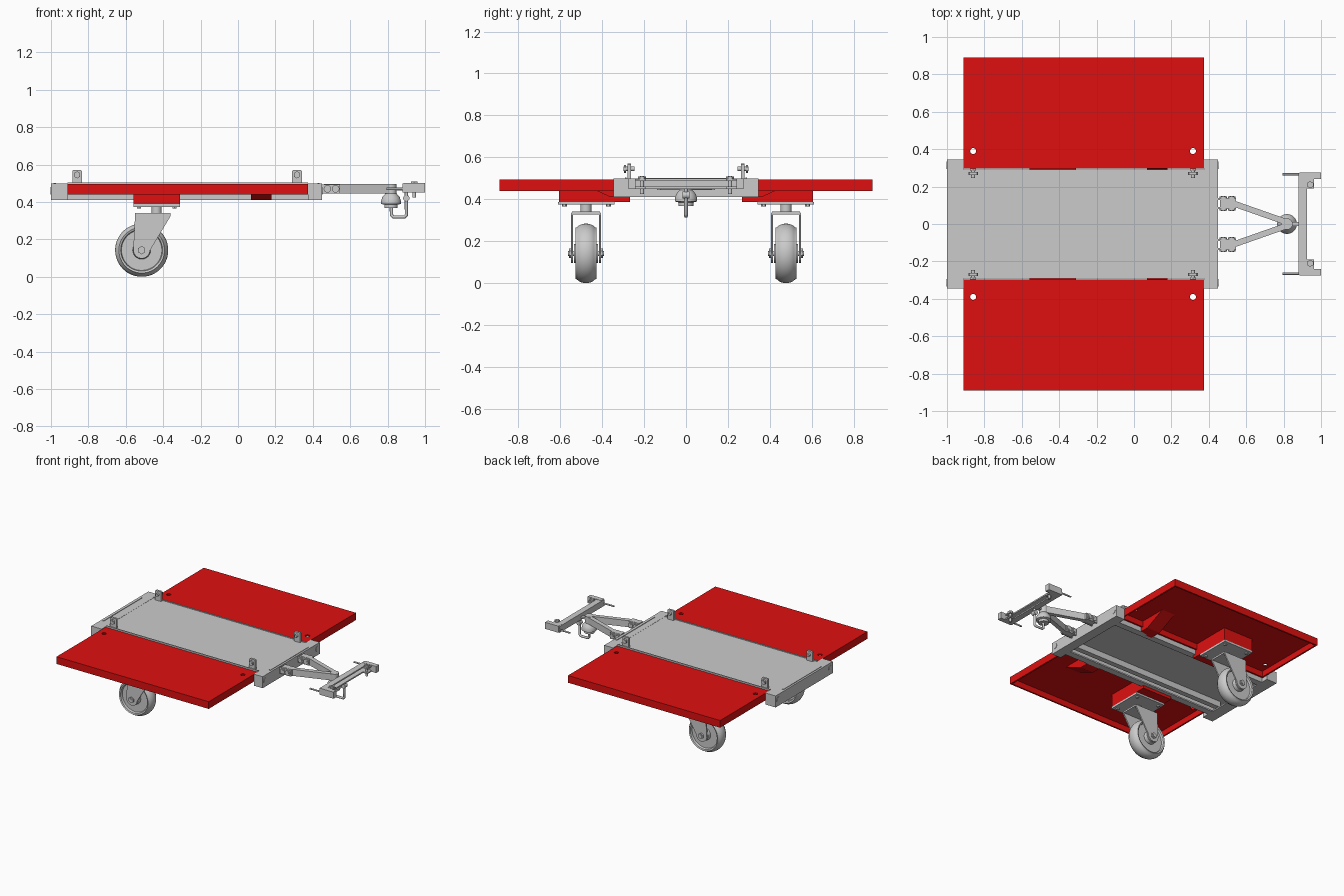
import bpy
import bmesh
from math import pi, cos, sin, atan2, hypot
from mathutils import Matrix, Vector

if "Cube" in bpy.data.objects:
    bpy.data.objects.remove(bpy.data.objects["Cube"])

red = bpy.data.materials.new("red_paint")
red.use_nodes = True
red.diffuse_color = (0.74, 0.005, 0.005, 1)
red.node_tree.nodes["Principled BSDF"].inputs["Base Color"].default_value = red.diffuse_color


def finish(name, bm, mat=None, smooth=False):
    bmesh.ops.recalc_face_normals(bm, faces=bm.faces)
    mesh = bpy.data.meshes.new(name)
    bm.to_mesh(mesh)
    bm.free()
    obj = bpy.data.objects.new(name, mesh)
    bpy.context.collection.objects.link(obj)
    if mat:
        mesh.materials.append(mat)
    if smooth:
        bpy.ops.object.select_all(action='DESELECT')
        obj.select_set(True)
        bpy.context.view_layer.objects.active = obj
        bpy.ops.object.shade_smooth_by_angle(angle=pi / 5)
    return obj


def add_box(bm, x, y, z):
    size = Matrix.Diagonal((x[1] - x[0], y[1] - y[0], z[1] - z[0], 1))
    mid = Vector((sum(x) / 2, sum(y) / 2, sum(z) / 2))
    bmesh.ops.create_cube(bm, size=1, matrix=Matrix.Translation(mid) @ size)


def boxes(name, items, mat=None):
    bm = bmesh.new()
    for item in items:
        add_box(bm, *item)
    return finish(name, bm, mat)


def rod(name, a, b, r, mat=None, sides=20):
    a, b = Vector(a), Vector(b)
    turn = (b - a).to_track_quat('Z', 'Y').to_matrix().to_4x4()
    bm = bmesh.new()
    bmesh.ops.create_cone(bm, cap_ends=True, segments=sides, radius1=r, radius2=r,
                          depth=(b - a).length, matrix=Matrix.Translation((a + b) / 2) @ turn)
    return finish(name, bm, mat, sides > 6)


def prism(name, pts, place, depth, mat=None):
    """Extrude a 2D outline; place(u, v, w) maps it into space."""
    bm = bmesh.new()
    face = bm.faces.new([bm.verts.new(place(u, v, depth[0])) for u, v in pts])
    step = Vector(place(0, 0, depth[1])) - Vector(place(0, 0, depth[0]))
    new = bmesh.ops.extrude_face_region(bm, geom=[face])["geom"]
    bmesh.ops.translate(bm, vec=step, verts=[v for v in new if isinstance(v, bmesh.types.BMVert)])
    return finish(name, bm, mat)


def lathe(name, profile, centre, axis, steps=48):
    """Spin (radius, height) points about an axis."""
    turn = Matrix.Translation(centre) @ Vector(axis).to_track_quat('Z', 'Y').to_matrix().to_4x4()
    bm = bmesh.new()
    verts = [bm.verts.new((r, 0, h)) for r, h in profile]
    edges = [bm.edges.new(pair) for pair in zip(verts, verts[1:])]
    bmesh.ops.spin(bm, geom=verts + edges, cent=(0, 0, 0), axis=(0, 0, 1), angle=2 * pi, steps=steps)
    bmesh.ops.remove_doubles(bm, verts=bm.verts, dist=1e-5)
    bmesh.ops.transform(bm, matrix=turn, verts=bm.verts)
    return finish(name, bm, smooth=True)


def span(s, a, b):
    return tuple(sorted((s * a, s * b)))


def on_y(u, v, w):
    return (u, w, v)


def on_x(u, v, w):
    return (w, u, v)


# Central deck and its cross members
boxes("deck_plate", [((-0.99, 0.44), (-0.29, 0.29), (0.485, 0.497))])
for name, end, inner, d in (("rear_beam", -1, -0.912, 1), ("front_beam", 0.45, 0.375, -1)):
    x = tuple(sorted((end, inner)))
    web = tuple(sorted((end, end + d * 0.012)))
    boxes(name, [(web, (-0.3, 0.3), (0.41, 0.498)),
                 (x, (-0.3, 0.3), (0.488, 0.498)),
                 (x, (-0.3, 0.3), (0.41, 0.42))])
    lip = end + d * 0.02
    boxes(name + "_strip", [((lip - 0.006, lip + 0.006), (-0.23, 0.23), (0.49, 0.502))])
    for s in (1, -1):
        boxes(name + "_end_block", [(x, span(s, 0.295, 0.345), (0.41, 0.498))])
        rod(name + "_end_bolt", (end - d * 0.003, s * 0.315, 0.46), (end + d * 0.02, s * 0.315, 0.46), 0.02)

# Wings, side rails and casters, one set per side
WX, WY = (-0.912, 0.375), (0.298, 0.89)
LUGS = (-0.86, 0.315)
for s in (1, -1):
    boxes("side_rail", [((-0.95, 0.4), span(s, 0.275, 0.29), (0.41, 0.49)),
                        ((-0.95, 0.4), span(s, 0.24, 0.29), (0.41, 0.42)),
                        ((-0.95, 0.4), span(s, 0.2, 0.24), (0.44, 0.486))])
    boxes("hinge_strip", [(WX, span(s, 0.283, 0.291), (0.48, 0.503))])

    # Hollow panel with two pin holes
    t = 0.012
    wing = boxes("wing_panel", [(WX, span(s, *WY), (0.44, 0.495))], red)
    cutters = [boxes("wing_hollow", [((WX[0] + t, WX[1] - t), span(s, WY[0] + t, WY[1] - t), (0.4, 0.484))])]
    cutters += [rod("pin_hole", (x, s * 0.39, 0.46), (x, s * 0.39, 0.52), 0.016) for x in LUGS]
    for c in cutters:
        c.hide_render = True
        mod = wing.modifiers.new("cut", 'BOOLEAN')
        mod.operation, mod.object, mod.solver = 'DIFFERENCE', c, 'EXACT'
        bpy.context.view_layer.objects.active = wing
        bpy.ops.object.modifier_apply(modifier=mod.name)
        bpy.data.objects.remove(c)

    # Sloped support bracket under the panel
    prism("wing_bracket", [(s * 0.27, 0.41), (s * 0.36, 0.41), (s * 0.52, 0.484), (s * 0.3, 0.484), (s * 0.27, 0.43)],
          on_x, (0.07, 0.18), red)

    # Hinge lugs
    for x in LUGS:
        pts = [(x - 0.026, 0.49), (x + 0.026, 0.49), (x + 0.026, 0.565), (x + 0.02, 0.571),
               (x - 0.02, 0.571), (x - 0.026, 0.565)]
        prism("hinge_lug", pts, on_y, span(s, 0.262, 0.279))
        rod("lug_bolt", (x, s * 0.245, 0.545), (x, s * 0.298, 0.545), 0.011)
        rod("lug_bolt_head", (x, s * 0.285, 0.545), (x, s * 0.296, 0.545), 0.019, sides=6)

    # Caster mount
    boxes("caster_box", [((-0.56, -0.31), span(s, 0.296, 0.605), (0.388, 0.486)),
                         ((-0.56, -0.31), span(s, 0.268, 0.296), (0.388, 0.41))], red)
    boxes("caster_plate", [((-0.56, -0.31), span(s, 0.34, 0.61), (0.374, 0.388))])
    for x in (-0.53, -0.34):
        for y in (0.37, 0.58):
            rod("plate_bolt", (x, s * y, 0.365), (x, s * y, 0.38), 0.012, sides=6)
    yc = s * 0.477
    rod("caster_stem", (-0.435, yc, 0.33), (-0.435, yc, 0.38), 0.027)

    # Caster fork
    AX, AZ, R = -0.515, 0.142, 0.142
    foot = [(AX + 0.045 * cos(a), AZ + 0.045 * sin(a)) for a in (pi * (1 + k / 8) for k in range(9))]
    leg = [(-0.55, 0.335)] + foot + [(-0.36, 0.325), (-0.36, 0.335)]
    for d in (1, -1):
        prism("fork_leg", leg, on_y, (yc + d * 0.062, yc + d * 0.072))
        rod("axle_nut", (AX, yc + d * 0.07, AZ), (AX, yc + d * 0.082, AZ), 0.022, sides=6)
    crown = [(-0.072, 0.328), (0.072, 0.328), (0.066, 0.341), (-0.066, 0.341)]
    prism("fork_crown", [(yc + u, v) for u, v in crown], on_x, (-0.55, -0.36))
    rod("axle", (AX, yc - 0.085, AZ), (AX, yc + 0.085, AZ), 0.012)

    # Wheel with rounded tyre and dished hub
    half = [(0, 0.058), (0.045, 0.058), (0.048, 0.03), (0.108, 0.03), (0.112, 0.046), (0.122, 0.05)]
    tread = [(0.107 + (R - 0.107) * cos(a), 0.05 * sin(a)) for a in (pi * (k / 12 - 0.5) for k in range(2, 11))]
    lathe("wheel", [(r, -h) for r, h in half] + tread + half[::-1], (AX, yc, AZ), (0, 1, 0))

    # Drawbar clevis and arm
    y0 = s * 0.11
    boxes("clevis", [((0.44, 0.545), (y0 + d * 0.024 - 0.005, y0 + d * 0.024 + 0.005), (0.445, 0.493))
                     for d in (1, -1)])
    for x in (0.478, 0.522):
        rod("clevis_bolt", (x, y0 - 0.04, 0.47), (x, y0 + 0.04, 0.47), 0.012)
        for d in (1, -1):
            rod("clevis_bolt_head", (x, y0 + d * 0.029, 0.47), (x, y0 + d * 0.038, 0.47), 0.02)
    boxes("arm_root", [((0.46, 0.545), (y0 - 0.019, y0 + 0.019), (0.447, 0.495))])
    a, b = Vector((0.53, y0)), Vector((0.81, s * 0.012))
    n = (b - a).orthogonal().normalized() * 0.016
    prism("drawbar_arm", [tuple(p) for p in (a + n, b + n, b - n, a - n)],
          lambda u, v, w: (u, v, w), (0.445, 0.495))

    # Hitch bar end arm, pin and bolt
    boxes("hitch_end_arm", [((0.885, 1.0), span(s, 0.24, 0.275), (0.45, 0.5))])
    rod("hitch_pin", (0.795, s * 0.266, 0.47), (0.89, s * 0.266, 0.47), 0.006)
    rod("hitch_bolt", (0.942, s * 0.21, 0.425), (0.942, s * 0.21, 0.51), 0.01)
    rod("hitch_bolt_head", (0.942, s * 0.21, 0.495), (0.942, s * 0.21, 0.508), 0.019, sides=6)
    boxes("hitch_bolt_tab", [((0.92, 0.962), span(s, 0.19, 0.245), (0.45, 0.46)),
                             ((0.92, 0.962), span(s, 0.19, 0.245), (0.486, 0.496))])

# Ball coupler
cx = 0.818
lathe("coupler_cup", [(0, 0.368), (0.036, 0.368), (0.036, 0.385), (0.053, 0.39), (0.053, 0.405),
                      (0.047, 0.425), (0.033, 0.441), (0.03, 0.445), (0.03, 0.497), (0, 0.497)],
      (cx, 0, 0), (0, 0, 1))
boxes("coupler_tongue", [((cx, 0.89), (-0.012, 0.012), (0.462, 0.476))])

# Hitch crossbar, channel open to the front
boxes("hitch_crossbar", [((0.88, 0.89), (-0.272, 0.272), (0.45, 0.498)),
                         ((0.88, 0.925), (-0.272, 0.272), (0.488, 0.498)),
                         ((0.88, 0.925), (-0.272, 0.272), (0.45, 0.46))])

# Safety hook below the coupler
curve = bpy.data.curves.new("safety_hook", 'CURVE')
curve.dimensions = '3D'
curve.bevel_depth = 0.009
path = curve.splines.new('POLY')
points = [(0.9, 0.455), (0.9, 0.33), (0.89, 0.32), (0.83, 0.32), (0.82, 0.33), (0.82, 0.372)]
path.points.add(len(points) - 1)
for p, (x, z) in zip(path.points, points):
    p.co = (x, 0, z, 1)
curve.use_fill_caps = True
bpy.context.collection.objects.link(bpy.data.objects.new("safety_hook", curve))
rod("hook_boss", (0.9, -0.016, 0.42), (0.9, 0.016, 0.42), 0.017)
